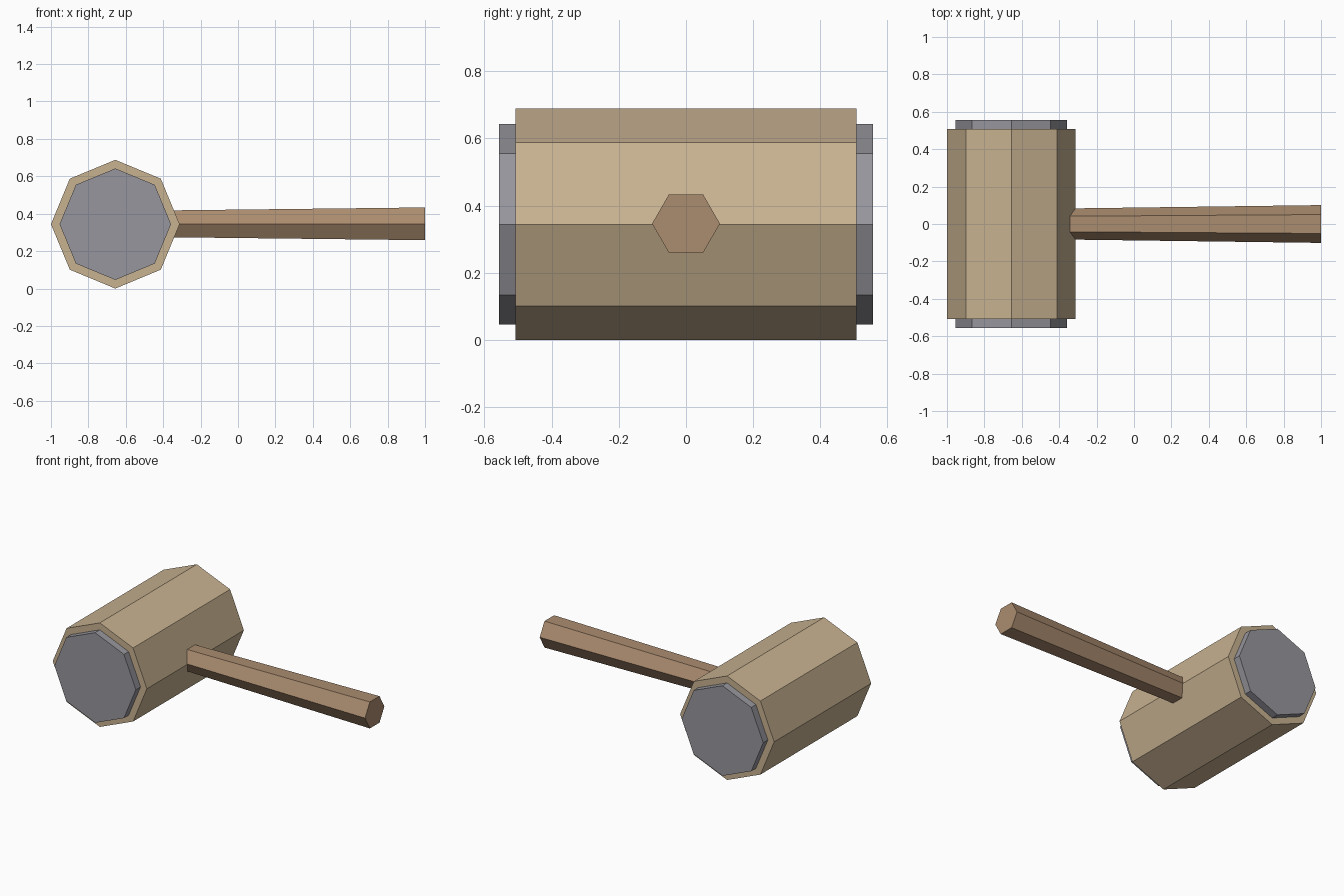
import bpy
from math import radians

cube = bpy.data.objects.get("Cube")
if cube:
    bpy.data.objects.remove(cube, do_unlink=True)


def make_material(name, rgb):
    mat = bpy.data.materials.new(name)
    mat.use_nodes = True
    colour = (*rgb, 1.0)
    mat.diffuse_color = colour
    mat.node_tree.nodes["Principled BSDF"].inputs["Base Color"].default_value = colour
    return mat


def prism(name, sides, r_start, r_end, length, centre, rotation, mat):
    """Flat-sided, optionally tapered bar."""
    bpy.ops.mesh.primitive_cone_add(
        vertices=sides, radius1=r_start, radius2=r_end, depth=length,
        location=centre, rotation=rotation)
    obj = bpy.context.object
    obj.name = name
    obj.data.materials.append(mat)
    return obj


pale_wood = make_material("pale wood", (0.578, 0.445, 0.283))
brown_wood = make_material("brown wood", (0.407, 0.262, 0.159))
grey_metal = make_material("grey metal", (0.305, 0.305, 0.337))

HEAD_X, HEAD_Z = -0.656, 0.344
HEAD_HALF, CAP_END = 0.507, 0.556
along_y = (radians(90), 0, 0)
along_x = (0, radians(90), 0)

# Octagonal mallet head
prism("mallet_head", 8, 0.344, 0.344, 2 * HEAD_HALF,
      (HEAD_X, 0, HEAD_Z), along_y, pale_wood)

# Striking plates, slightly sunk into both ends of the head
sink = 0.02
for name, side in (("front_plate", -1), ("back_plate", 1)):
    depth = CAP_END - HEAD_HALF + sink
    prism(name, 8, 0.298, 0.298, depth,
          (HEAD_X, side * (CAP_END - depth / 2), HEAD_Z), along_y, grey_metal)

# Hexagonal handle, thickening towards its free end
handle_length = 1 - HEAD_X
prism("handle", 6, 0.079, 0.101, handle_length,
      (1 - handle_length / 2, 0, HEAD_Z + 0.002), along_x, brown_wood)
